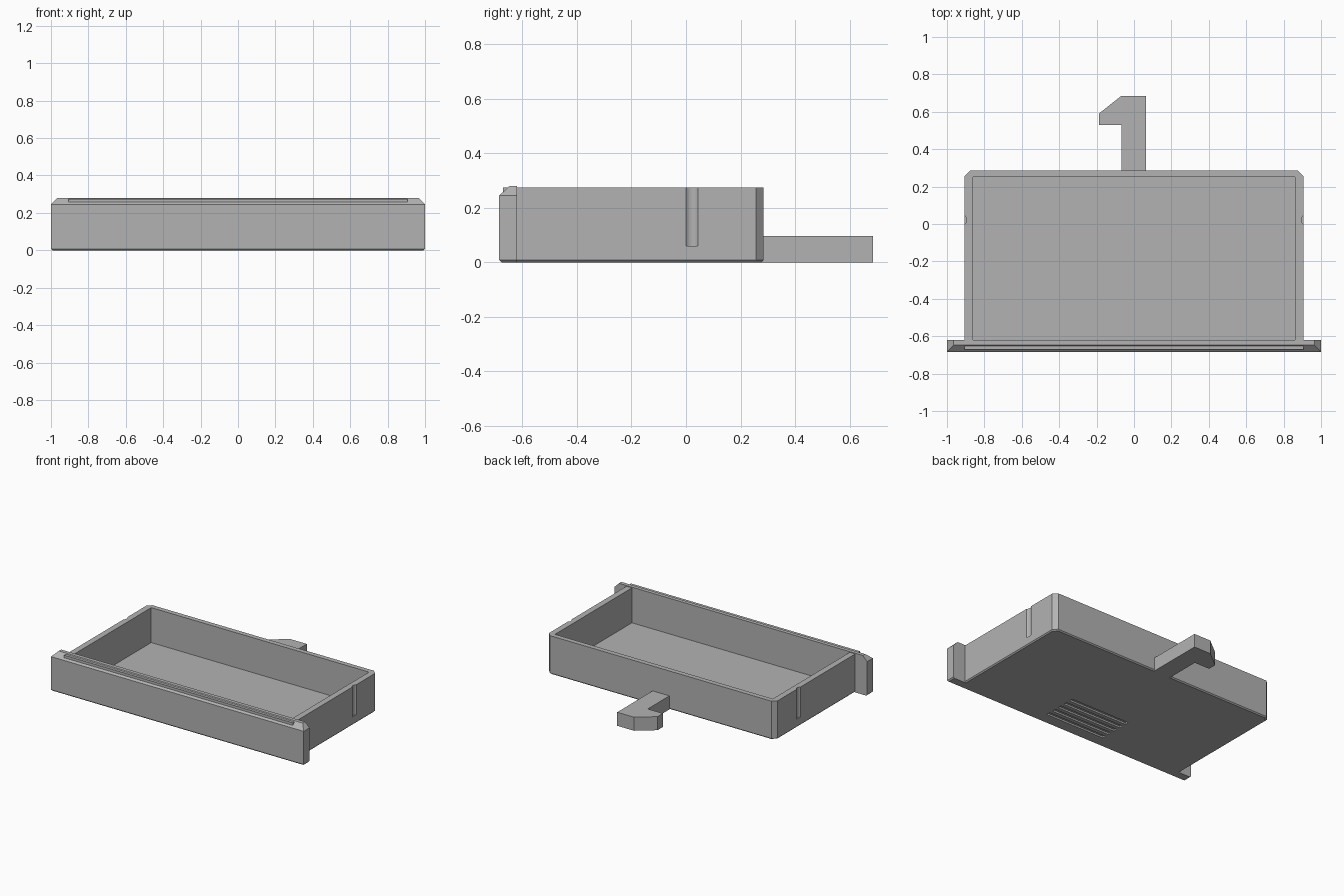
import bpy, bmesh, math

if "Cube" in bpy.data.objects:
    bpy.data.objects.remove(bpy.data.objects["Cube"], do_unlink=True)

grey = bpy.data.materials.new("plain_grey")
grey.use_nodes = True
colour = (0.45, 0.45, 0.45, 1)
grey.diffuse_color = colour
grey.node_tree.nodes["Principled BSDF"].inputs["Base Color"].default_value = colour


def stack(name, layers):
    """Solid skinned through a stack of (outline, height) layers."""
    bm = bmesh.new()
    rings = [[bm.verts.new((x, y, z)) for x, y in outline] for outline, z in layers]
    bm.faces.new(rings[0])
    bm.faces.new(rings[-1])
    for low, high in zip(rings, rings[1:]):
        for i in range(len(low)):
            j = (i + 1) % len(low)
            bm.faces.new((low[i], low[j], high[j], high[i]))
    bmesh.ops.recalc_face_normals(bm, faces=bm.faces)
    mesh = bpy.data.meshes.new(name)
    bm.to_mesh(mesh)
    bm.free()
    mesh.materials.append(grey)
    obj = bpy.data.objects.new(name, mesh)
    bpy.context.collection.objects.link(obj)
    return obj


def rect(w, y0, y1):
    return [(-w, y0), (w, y0), (w, y1), (-w, y1)]


def circle(cx, cy, r, n=32):
    return [(cx + r * math.cos(math.tau * i / n), cy + r * math.sin(math.tau * i / n))
            for i in range(n)]


def tray_outline(inset):
    w, back, c = 0.905 - inset, 0.285 - inset, 0.028
    return [(-w, -0.672), (w, -0.672), (w, back - c), (w - c, back),
            (c - w, back), (-w, back - c)]


def cut(target, cutter):
    cutter.hide_render = True
    mod = target.modifiers.new("cut", 'BOOLEAN')
    mod.operation = 'DIFFERENCE'
    mod.solver = 'EXACT'
    mod.object = cutter
    bpy.context.view_layer.objects.active = target
    bpy.ops.object.modifier_apply(modifier=mod.name)
    bpy.data.objects.remove(cutter, do_unlink=True)


# Open tray with clipped back corners and a fine bottom chamfer
tray = stack("tray", [(tray_outline(0.008), 0), (tray_outline(0), 0.008),
                      (tray_outline(0), 0.275)])
cut(tray, stack("cavity_cutter", [(rect(0.862, -0.625, 0.25), 0.025),
                                  (rect(0.862, -0.625, 0.25), 0.4)]))

# Shallow round detent groove on each side
for side in (-1, 1):
    ring = circle(side * 0.925, 0.022, 0.0303)
    cut(tray, stack("groove_cutter", [(ring, 0.06), (ring, 0.4)]))

# Grip slits under the floor
for i in range(5):
    y = -0.595 + i * 0.057
    slit = rect(0.235, y, y + 0.028)
    cut(tray, stack("slit_cutter", [(slit, -0.1), (slit, 0.012)]))

# Front panel, bevelled along its top and bottom edges
stack("front_panel", [(rect(0.992, -0.677, -0.62), 0), (rect(1, -0.685, -0.62), 0.008),
                      (rect(1, -0.685, -0.62), 0.245), (rect(0.965, -0.647, -0.62), 0.28)])

# Flat hooked tab at the back
hook = [(-0.068, 0.27), (0.065, 0.27), (0.065, 0.685), (-0.068, 0.685),
        (-0.188, 0.59), (-0.188, 0.53), (-0.068, 0.53)]
stack("back_tab", [(hook, 0), (hook, 0.097)])
